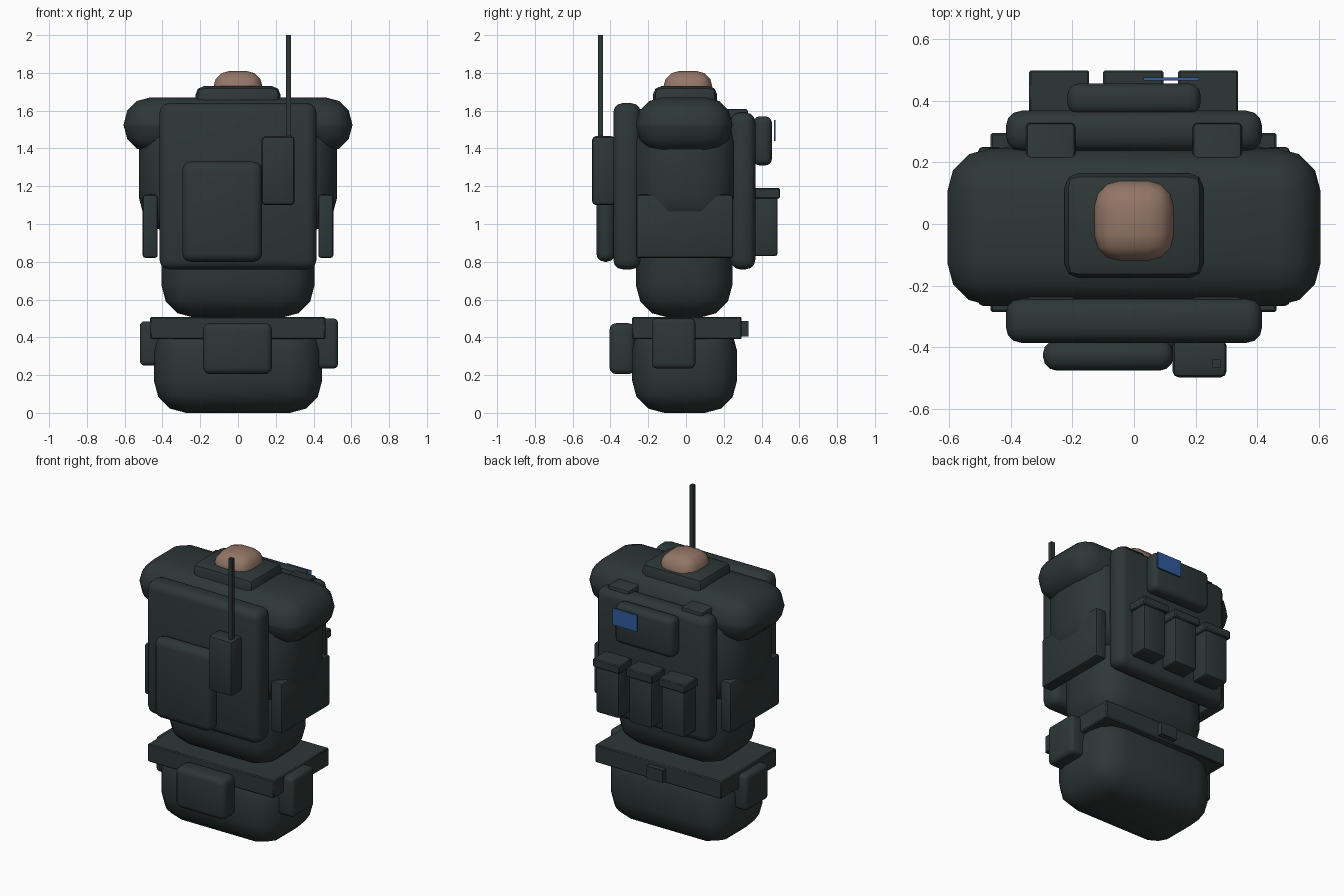
import bpy, bmesh
from mathutils import Vector


def material(name, rgb):
    m = bpy.data.materials.new(name)
    m.diffuse_color = (*rgb, 1.0)
    return m


CLOTH = material("dark_grey_green", (0.026, 0.039, 0.037))
SKIN = material("skin", (0.29, 0.18, 0.135))
BLUE = material("blue_patch", (0.03, 0.105, 0.34))


def box(name, x, y, z, r=0.0, seg=3, mat=CLOTH):
    """Box from three (min, max) ranges with rounded edges of radius r."""
    lo, hi = Vector((x[0], y[0], z[0])), Vector((x[1], y[1], z[1]))
    c, size = (lo + hi) / 2, hi - lo
    bm = bmesh.new()
    bmesh.ops.create_cube(bm, size=1.0)
    for v in bm.verts:
        v.co = Vector(a * b for a, b in zip(v.co, size))
    if r:
        bmesh.ops.bevel(bm, geom=bm.edges[:], offset=min(r, min(size) * 0.49),
                        segments=seg, profile=0.5, affect='EDGES', clamp_overlap=True)
    bmesh.ops.recalc_face_normals(bm, faces=bm.faces[:])
    me = bpy.data.meshes.new(name)
    bm.to_mesh(me)
    bm.free()
    ob = bpy.data.objects.new(name, me)
    bpy.context.collection.objects.link(ob)
    ob.location = c
    me.materials.append(mat)
    if r:
        bpy.ops.object.select_all(action='DESELECT')
        ob.select_set(True)
        bpy.context.view_layer.objects.active = ob
        bpy.ops.object.shade_smooth_by_angle(angle=0.7)
    return ob


# Body masses
box("neck", (-0.13, 0.13), (-0.12, 0.14), (1.50, 1.81), 0.085, mat=SKIN)
box("collar", (-0.225, 0.225), (-0.175, 0.165), (1.56, 1.73), 0.045, 2)
box("shoulders", (-0.605, 0.605), (-0.265, 0.245), (1.38, 1.67), 0.14)
box("chest", (-0.525, 0.525), (-0.28, 0.27), (0.95, 1.62), 0.19)
box("abdomen", (-0.405, 0.405), (-0.265, 0.245), (0.505, 1.10), 0.17)
box("pelvis", (-0.445, 0.445), (-0.285, 0.27), (0.0, 0.50), 0.17)

# Armour plates and shoulder straps
box("front_plate", (-0.415, 0.415), (-0.385, -0.24), (0.76, 1.64), 0.05)
box("back_plate", (-0.415, 0.415), (0.235, 0.367), (0.76, 1.59), 0.05)
for s, side in ((-1, "left"), (1, "right")):
    box(side + "_side_plate", sorted((s * 0.425, s * 0.505)), (-0.265, 0.25),
        (0.82, 1.155), 0.015, 2)
    box(side + "_strap", sorted((s * 0.19, s * 0.35)), (-0.27, 0.328),
        (1.53, 1.61), 0.015, 2)

# Front pouch, radio and antenna
box("chest_pouch", (-0.295, 0.128), (-0.475, -0.375), (0.80, 1.33), 0.045)
box("radio", (0.125, 0.30), (-0.497, -0.375), (1.10, 1.465), 0.02, 2)
box("antenna", (0.254, 0.28), (-0.465, -0.439), (1.45, 2.0))

# Three lidded pouches on the back
for i, x in enumerate((-0.2425, -0.0025, 0.24)):
    box(f"magazine_pouch_{i + 1}", (x - 0.085, x + 0.085), (0.355, 0.485),
        (0.83, 1.16), 0.015, 2)
    box(f"magazine_lid_{i + 1}", (x - 0.0975, x + 0.0975), (0.355, 0.498),
        (1.135, 1.19), 0.006, 1)

# Upper back pouch with patch
box("back_pouch", (-0.215, 0.215), (0.355, 0.455), (1.31, 1.57), 0.035)
box("patch", (0.03, 0.21), (0.465, 0.474), (1.44, 1.55), mat=BLUE)

# Belt with pouches
box("belt", (-0.465, 0.462), (-0.285, 0.295), (0.39, 0.508), 0.006, 1)
box("belt_clip", (-0.06, 0.06), (0.29, 0.33), (0.405, 0.487))
box("belt_front_pouch", (-0.185, 0.18), (-0.405, -0.27), (0.205, 0.475), 0.035)
box("belt_right_pouch", (0.40, 0.53), (-0.18, 0.05), (0.235, 0.50), 0.025)
box("belt_left_pouch", (-0.52, -0.40), (-0.13, 0.11), (0.25, 0.485), 0.025)
